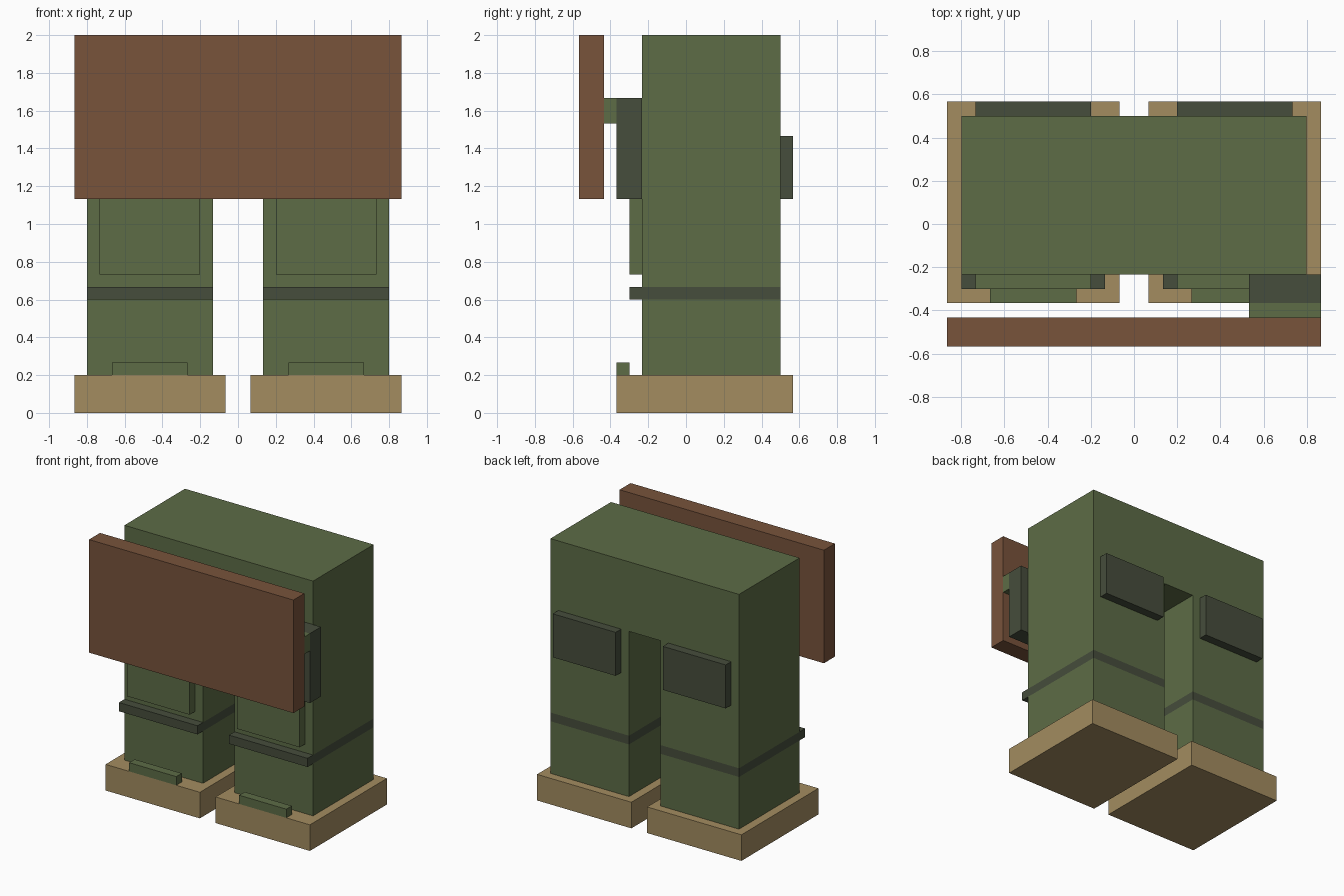
import bpy
import bmesh
from mathutils import Vector

U = 1 / 15  # modelling grid step

if "Cube" in bpy.data.objects:
    bpy.data.objects.remove(bpy.data.objects["Cube"])


def linear(c):
    c /= 255
    return c / 12.92 if c <= 0.04045 else ((c + 0.055) / 1.055) ** 2.4


def make_material(name, r, g, b):
    mat = bpy.data.materials.new(name)
    color = (linear(r), linear(g), linear(b), 1)
    mat.use_nodes = True
    mat.diffuse_color = color
    mat.node_tree.nodes["Principled BSDF"].inputs["Base Color"].default_value = color
    return mat


green = make_material("olive_green", 93, 108, 70)
dark = make_material("dark_green", 70, 77, 60)
tan = make_material("tan", 163, 140, 96)
brown = make_material("brown", 120, 83, 59)


def finish(name, bm, *mats):
    bmesh.ops.recalc_face_normals(bm, faces=bm.faces)
    mesh = bpy.data.meshes.new(name)
    bm.to_mesh(mesh)
    bm.free()
    for mat in mats:
        mesh.materials.append(mat)
    obj = bpy.data.objects.new(name, mesh)
    bpy.context.collection.objects.link(obj)
    return obj


def box(name, mat, x, y, z, side=1):
    """Box from (low, high) ranges in grid steps; side -1 mirrors it in x."""
    bm = bmesh.new()
    bmesh.ops.create_cube(bm, size=1)
    for v in bm.verts:
        v.co = Vector((side * (x[0] + x[1]) / 2 + v.co.x * (x[1] - x[0]),
                       (y[0] + y[1]) / 2 + v.co.y * (y[1] - y[0]),
                       (z[0] + z[1]) / 2 + v.co.z * (z[1] - z[0]))) * U
    return finish(name, bm, mat)


# Trousers: arch profile extruded front to back
front, back = -3.5, 7.5
half = [(2, 22), (2, 3), (12, 3), (12, 30)]
outline = half + [(-x, z) for x, z in reversed(half)]
bm = bmesh.new()
profile = bm.faces.new([bm.verts.new(Vector((x, front, z)) * U) for x, z in outline])
extruded = bmesh.ops.extrude_face_region(bm, geom=[profile], use_keep_orig=True)
bmesh.ops.translate(bm, vec=(0, (back - front) * U, 0),
                    verts=[g for g in extruded["geom"] if isinstance(g, bmesh.types.BMVert)])

# Strap stripe: cut around both legs and coloured by height
strap = (9, 10)
for height in strap:
    bmesh.ops.bisect_plane(bm, geom=bm.verts[:] + bm.edges[:] + bm.faces[:],
                           plane_co=(0, 0, height * U), plane_no=(0, 0, 1))
for f in bm.faces:
    if strap[0] < f.calc_center_median().z / U < strap[1] \
            and all(strap[0] - 0.1 < v.co.z / U < strap[1] + 0.1 for v in f.verts):
        f.material_index = 1
finish("trousers", bm, green, dark)

# Paired parts on each leg
for side, label in ((1, "left"), (-1, "right")):
    box(label + "_shoe", tan, (1, 13), (-5.5, 8.5), (0, 3), side)
    box(label + "_toe_cap", green, (4, 10), (-5.5, -4.5), (3, 4), side)
    box(label + "_strap_front", dark, (2, 12), (-4.5, front), strap, side)
    box(label + "_thigh_pad", green, (3, 11), (-4.5, front), (11, 17), side)
    box(label + "_back_pocket", dark, (3, 11), (back, 8.5), (17, 22), side)

# Pouch with its flap, on the left hip only
box("hip_pouch", dark, (8, 13), (-5.5, front), (17, 25))
box("pouch_flap", green, (8, 13), (-6.5, -5.5), (23, 25))

# Large board in front of the hips
box("front_board", brown, (-13, 13), (-8.5, -6.5), (17, 30))
